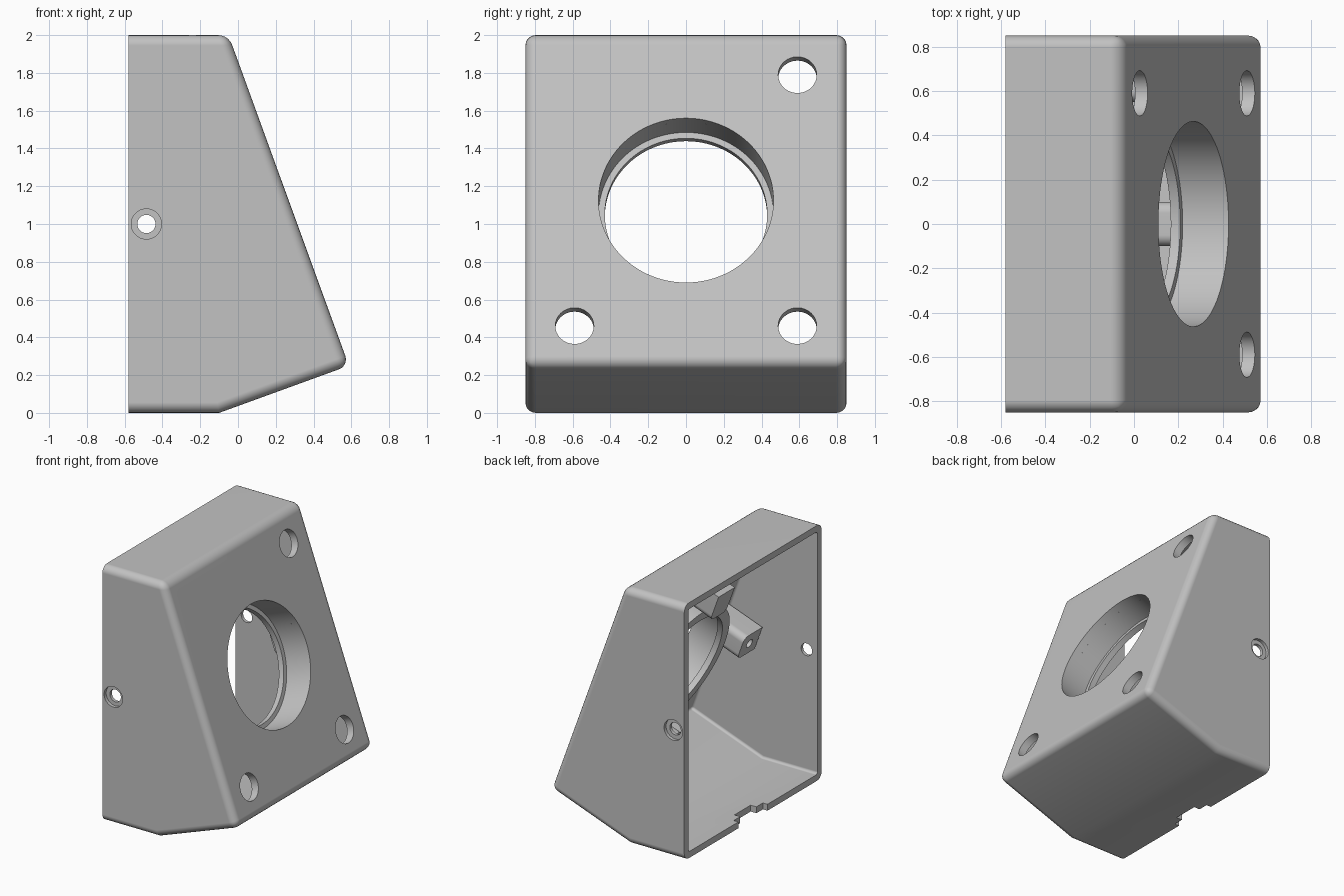
import bpy, bmesh, math
from mathutils import Matrix, Vector

cube = bpy.data.objects.get("Cube")
if cube:
    bpy.data.objects.remove(cube, do_unlink=True)

grey = bpy.data.materials.new("plain grey")
grey.use_nodes = True
grey.diffuse_color = (0.54, 0.54, 0.54, 1)
grey.node_tree.nodes["Principled BSDF"].inputs["Base Color"].default_value = (0.54, 0.54, 0.54, 1)

BACK, HALF, TILT = -0.58, 0.85, math.radians(20)
S, C = math.sin(TILT), math.cos(TILT)
# Frame on the sloped panel: local x runs sideways, y up the slope, z outward
PANEL = Matrix(((0, -S, C, 0.268), (1, 0, 0, 0), (0, C, S, 1.125), (0, 0, 0, 1)))


def make(name, bm, matrix=Matrix()):
    bm.transform(matrix)
    bmesh.ops.recalc_face_normals(bm, faces=bm.faces[:])
    mesh = bpy.data.meshes.new(name)
    bm.to_mesh(mesh)
    bm.free()
    mesh.materials.append(grey)
    ob = bpy.data.objects.new(name, mesh)
    bpy.context.collection.objects.link(ob)
    return ob


def activate(ob):
    bpy.ops.object.select_all(action="DESELECT")
    ob.select_set(True)
    bpy.context.view_layer.objects.active = ob


def cut(ob, tool):
    mod = ob.modifiers.new("cut", "BOOLEAN")
    mod.operation, mod.solver, mod.object = "DIFFERENCE", "EXACT", tool
    activate(ob)
    bpy.ops.object.modifier_apply(modifier=mod.name)
    bpy.data.objects.remove(tool, do_unlink=True)


def finish(ob):
    activate(ob)
    bpy.ops.object.shade_smooth_by_angle(angle=math.radians(30))
    mod = ob.modifiers.new("even shading", "WEIGHTED_NORMAL")
    mod.keep_sharp = True


def box(name, lo, hi):
    lo, hi = Vector(lo), Vector(hi)
    bm = bmesh.new()
    bmesh.ops.create_cube(bm, size=1)
    return make(name, bm, Matrix.Translation((lo + hi) / 2) @ Matrix.Diagonal((*(hi - lo), 1)))


def cylinder(name, r, depth, matrix, sides=48):
    bm = bmesh.new()
    bmesh.ops.create_cone(bm, cap_ends=True, segments=sides, radius1=r, radius2=r, depth=depth)
    return make(name, bm, matrix)


def wedge(name, profile, half, radius):
    """Side profile pulled across y, with all but the back edges rounded."""
    bm = bmesh.new()
    face = bm.faces.new([bm.verts.new((x, -half, z)) for x, z in profile])
    grown = bmesh.ops.extrude_face_region(bm, geom=[face])["geom"]
    bmesh.ops.translate(bm, vec=(0, 2 * half, 0), verts=[g for g in grown if isinstance(g, bmesh.types.BMVert)])
    bmesh.ops.recalc_face_normals(bm, faces=bm.faces[:])
    back = min(x for x, z in profile) + 0.001
    edges = [e for e in bm.edges
             if max(v.co.x for v in e.verts) > back and e.calc_face_angle() > 0.6]
    bmesh.ops.bevel(bm, geom=edges, offset=radius, segments=5, profile=0.5, affect="EDGES")
    return make(name, bm)


# Hollow housing, open at the back
housing = wedge("housing", [(BACK, 0), (-0.10, 0), (0.587, 0.25), (-0.05, 2), (BACK, 2)], HALF, 0.055)
cavity = wedge("cavity", [(BACK - 0.1, 0.05), (-0.108, 0.05), (0.513, 0.276),
                          (-0.096, 1.95), (BACK - 0.1, 1.95)], HALF - 0.05, 0.02)
cut(housing, cavity)

# Large opening and four corner holes in the sloped panel
cut(housing, cylinder("opening", 0.463, 0.3, PANEL, 96))
for sx in (-1, 1):
    for sy in (-1, 1):
        cut(housing, cylinder("corner hole", 0.102, 0.3,
                              PANEL @ Matrix.Translation((sx * 0.59, sy * 0.707, 0))))

# Counterbored screw holes in both side walls
for side in (-1, 1):
    turn = Matrix.Rotation(math.pi / 2, 4, "X")
    for r, depth in ((0.08, 0.05), (0.048, 0.3)):
        cut(housing, cylinder("side hole", r, depth,
                              Matrix.Translation((-0.485, side * HALF, 1)) @ turn))

# Stepped cable notch in the lower rim
cut(housing, box("wide notch", (-0.7, -0.18, -0.1), (-0.54, 0.18, 0.1)))
cut(housing, box("narrow notch", (-0.7, -0.1, -0.1), (-0.49, 0.1, 0.1)))
finish(housing)

# Stepped collar behind the opening
bm = bmesh.new()
section = [(0.463, 0.06), (0.463, 0.22), (0.43, 0.22), (0.43, 0.265), (0.51, 0.265), (0.51, 0.055)]
verts = [bm.verts.new((r, 0, -d)) for r, d in section]
edges = [bm.edges.new((verts[i - 1], verts[i])) for i in range(len(verts))]
bmesh.ops.spin(bm, geom=verts + edges, cent=(0, 0, 0), axis=(0, 0, 1), angle=math.tau, steps=96)
bmesh.ops.remove_doubles(bm, verts=bm.verts[:], dist=0.0001)
finish(make("collar", bm, PANEL))

# Four screw posts standing around the collar
for i, place in enumerate(("left", "top", "right", "bottom")):
    spot = PANEL @ Matrix.Rotation(i * math.pi / 2, 4, "Z") @ Matrix.Translation((0.66, 0, 0))
    bm = bmesh.new()
    bmesh.ops.create_cube(bm, size=1)
    bm.transform(Matrix.Translation((0, 0, -0.215)) @ Matrix.Diagonal((0.22, 0.2, 0.33, 1)))
    inner = [e for e in bm.edges if all(v.co.x < 0 for v in e.verts)
             and abs(e.verts[0].co.z - e.verts[1].co.z) > 0.1]
    bmesh.ops.bevel(bm, geom=inner, offset=0.05, segments=5, profile=0.5, affect="EDGES")
    post = make(place + "_screw_post", bm, spot)
    cut(post, cylinder("pilot hole", 0.035, 0.3, spot @ Matrix.Translation((0, 0, -0.38)), 24))
    finish(post)
